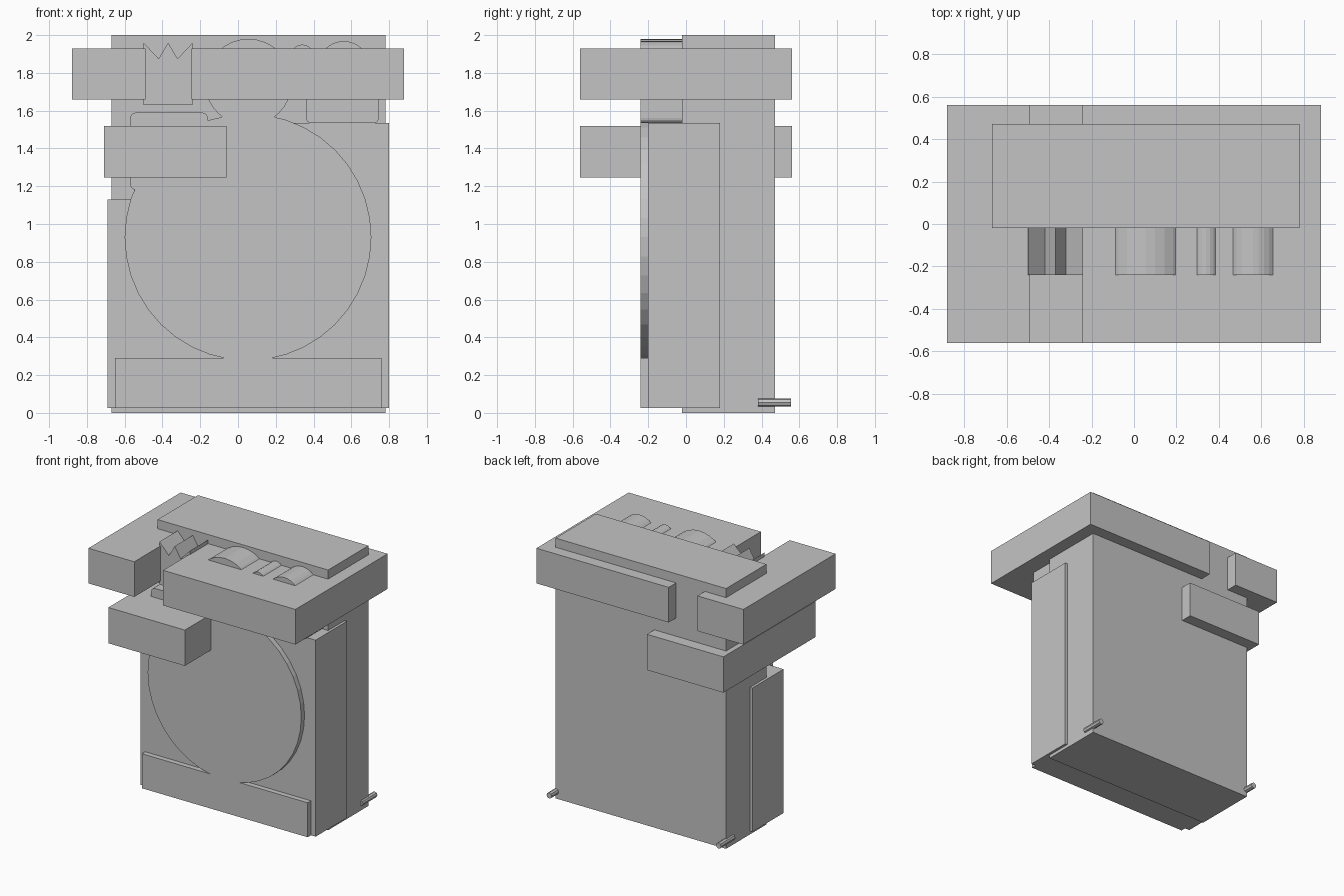
import bpy
import bmesh
from math import cos, sin, tau

cube = bpy.data.objects.get("Cube")
if cube:
    bpy.data.objects.remove(cube, do_unlink=True)

grey = bpy.data.materials.new("plain grey")
grey.use_nodes = True
COLOUR = (0.55, 0.55, 0.55, 1)
grey.diffuse_color = COLOUR
grey.node_tree.nodes["Principled BSDF"].inputs["Base Color"].default_value = COLOUR


def extrude(name, outline, y0, y1):
    """Extrude an outline in x and z from y0 back to y1."""
    bm = bmesh.new()
    face = bm.faces.new([bm.verts.new((x, y0, z)) for x, z in outline])
    moved = bmesh.ops.extrude_face_region(bm, geom=[face])["geom"]
    verts = [v for v in moved if isinstance(v, bmesh.types.BMVert)]
    bmesh.ops.translate(bm, verts=verts, vec=(0, y1 - y0, 0))
    bmesh.ops.recalc_face_normals(bm, faces=bm.faces)
    mesh = bpy.data.meshes.new(name)
    bm.to_mesh(mesh)
    bm.free()
    mesh.materials.append(grey)
    obj = bpy.data.objects.new(name, mesh)
    bpy.context.collection.objects.link(obj)
    return obj


def box(name, x0, x1, y0, y1, z0, z1):
    return extrude(name, [(x0, z0), (x1, z0), (x1, z1), (x0, z1)], y0, y1)


def disc(name, x, z, r, y0, y1, sides):
    ring = [(x + r * cos(tau * i / sides), z + r * sin(tau * i / sides))
            for i in range(sides)]
    return extrude(name, ring, y0, y1)


def rounded_box(name, x0, x1, z0, z1, r, y0, y1, steps=4):
    corners = [(x1 - r, z1 - r), (x0 + r, z1 - r), (x0 + r, z0 + r), (x1 - r, z0 + r)]
    ring = []
    for q, (cx, cz) in enumerate(corners):
        for i in range(steps + 1):
            a = tau / 4 * (q + i / steps)
            ring.append((cx + r * cos(a), cz + r * sin(a)))
    return extrude(name, ring, y0, y1)


FRONT, BODY = -0.24, -0.02  # front plane of the raised details, front of the body

# Body and the notched block on its front
box("body", -0.67, 0.78, BODY, 0.47, 0, 2.0)
extrude("front_block", [(-0.69, 0.025), (0.8, 0.025), (0.8, 1.535),
                        (-0.55, 1.535), (-0.55, 1.13), (-0.69, 1.13)], -0.2, 0.18)

# Split top slab and the shelf under it
box("top_slab_right", -0.88, -0.49, -0.56, 0.56, 1.66, 1.93)
box("top_slab_left", -0.245, 0.88, -0.56, 0.56, 1.66, 1.93)
box("shelf", -0.71, -0.06, -0.56, 0.56, 1.245, 1.52)

# Raised details on the front
disc("round_door", 0.053, 0.93, 0.653, FRONT, BODY, 40)
box("kick_plate", -0.65, 0.76, FRONT, -0.19, 0.025, 0.29)
rounded_box("drawer", -0.57, -0.16, 1.18, 1.59, 0.03, FRONT, BODY)
disc("large_dial", 0.055, 1.75, 0.23, FRONT, BODY, 32)
disc("small_button", 0.34, 1.89, 0.06, FRONT, BODY, 20)
disc("side_dial", 0.56, 1.83, 0.138, FRONT, BODY, 32)
rounded_box("side_panel", 0.36, 0.745, 1.535, 1.85, 0.025, FRONT, BODY)
extrude("zigzag_block", [(-0.5, 1.63), (-0.24, 1.63), (-0.24, 1.96), (-0.32, 1.875),
                         (-0.37, 1.96), (-0.42, 1.875), (-0.5, 1.96)], FRONT, BODY)

# Pins at the lower back corners
for side, x in (("left", 0.775), ("right", -0.665)):
    disc("pin_" + side, x, 0.055, 0.022, 0.38, 0.555, 8)
